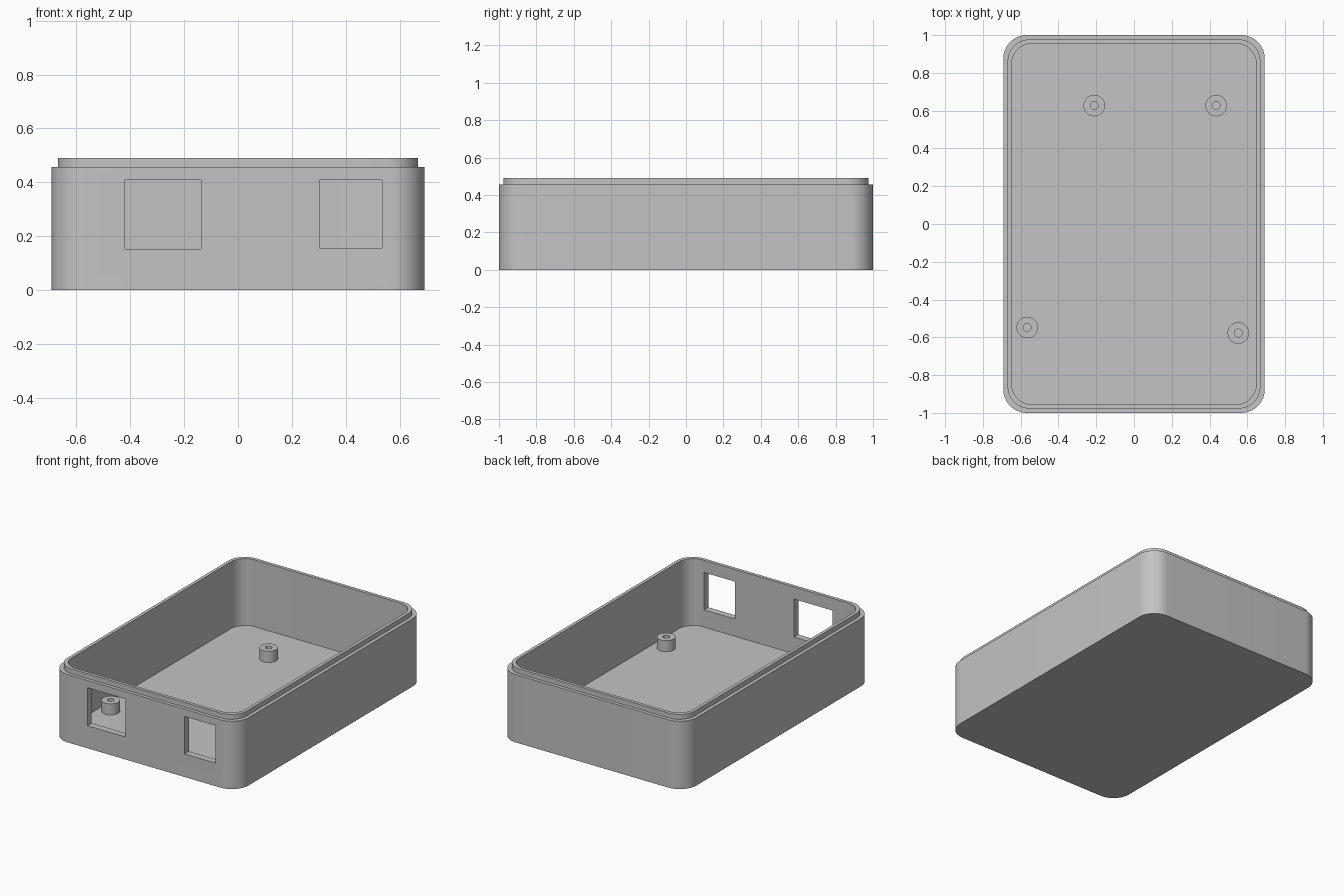
import bpy
import bmesh
from math import cos, sin, pi, radians

cube = bpy.data.objects.get("Cube")
if cube:
    bpy.data.objects.remove(cube, do_unlink=True)

grey = bpy.data.materials.new("plain_grey")
grey.use_nodes = True
grey.diffuse_color = (0.55, 0.55, 0.55, 1)
grey.node_tree.nodes["Principled BSDF"].inputs["Base Color"].default_value = (0.55, 0.55, 0.55, 1)


def rounded_rect(hx, hy, r, z, seg=14):
    """Ring of points around a rounded rectangle."""
    corners = [(1, 1), (-1, 1), (-1, -1), (1, -1)]
    pts = []
    for q, (sx, sy) in enumerate(corners):
        for i in range(seg + 1):
            a = (q + i / seg) * pi / 2
            pts.append((sx * (hx - r) + r * cos(a), sy * (hy - r) + r * sin(a), z))
    return pts


def circle(x, y, r, z, n=32):
    return [(x + r * cos(2 * pi * i / n), y + r * sin(2 * pi * i / n), z) for i in range(n)]


def loft(name, rings):
    """Skin a stack of rings and cap both ends."""
    bm = bmesh.new()
    loops = [[bm.verts.new(p) for p in ring] for ring in rings]
    n = len(loops[0])
    for a, b in zip(loops, loops[1:]):
        for i in range(n):
            j = (i + 1) % n
            bm.faces.new((a[i], a[j], b[j], b[i]))
    bm.faces.new(loops[0][::-1])
    bm.faces.new(loops[-1])
    bmesh.ops.recalc_face_normals(bm, faces=bm.faces)
    mesh = bpy.data.meshes.new(name)
    bm.to_mesh(mesh)
    bm.free()
    mesh.materials.append(grey)
    obj = bpy.data.objects.new(name, mesh)
    bpy.context.collection.objects.link(obj)
    return obj


def activate(obj):
    bpy.ops.object.select_all(action='DESELECT')
    obj.select_set(True)
    bpy.context.view_layer.objects.active = obj


def smooth(obj):
    activate(obj)
    bpy.ops.object.shade_smooth_by_angle(angle=radians(30))


# Tray: outer wall, stepped lip, inner wall and floor
HX, HY = 0.692, 1.0
STEP, WALL = 0.023, 0.045
SHOULDER, TOP, FLOOR = 0.457, 0.49, 0.04
tray = loft("tray", [
    rounded_rect(HX, HY, 0.125, 0),
    rounded_rect(HX, HY, 0.125, SHOULDER),
    rounded_rect(HX - STEP, HY - STEP, 0.115, SHOULDER),
    rounded_rect(HX - STEP, HY - STEP, 0.115, TOP),
    rounded_rect(HX - WALL, HY - WALL, 0.105, TOP),
    rounded_rect(HX - WALL, HY - WALL, 0.105, FLOOR),
])

# Port openings through the front wall
for x0, x1, z0, z1 in [(-0.422, -0.137, 0.152, 0.408), (0.303, 0.534, 0.156, 0.408)]:
    bpy.ops.mesh.primitive_cube_add(size=1, location=((x0 + x1) / 2, -HY, (z0 + z1) / 2))
    cutter = bpy.context.object
    cutter.name = "port_cutter"
    cutter.scale = (x1 - x0, 0.2, z1 - z0)
    cutter.hide_render = True
    cutter.data.materials.append(grey)
    activate(tray)
    mod = tray.modifiers.new("port", 'BOOLEAN')
    mod.operation = 'DIFFERENCE'
    mod.solver = 'EXACT'
    mod.object = cutter
    bpy.ops.object.modifier_apply(modifier=mod.name)
    bpy.data.objects.remove(cutter, do_unlink=True)
smooth(tray)

# Hollow screw posts on the floor
POST_TOP = 0.115
for i, (x, y) in enumerate([(-0.21, 0.627), (0.435, 0.627), (-0.565, -0.548), (0.552, -0.577)]):
    post = loft(f"screw_post_{i + 1}", [
        circle(x, y, 0.057, FLOOR - 0.01),
        circle(x, y, 0.057, POST_TOP),
        circle(x, y, 0.021, POST_TOP),
        circle(x, y, 0.021, FLOOR + 0.005),
    ])
    smooth(post)
